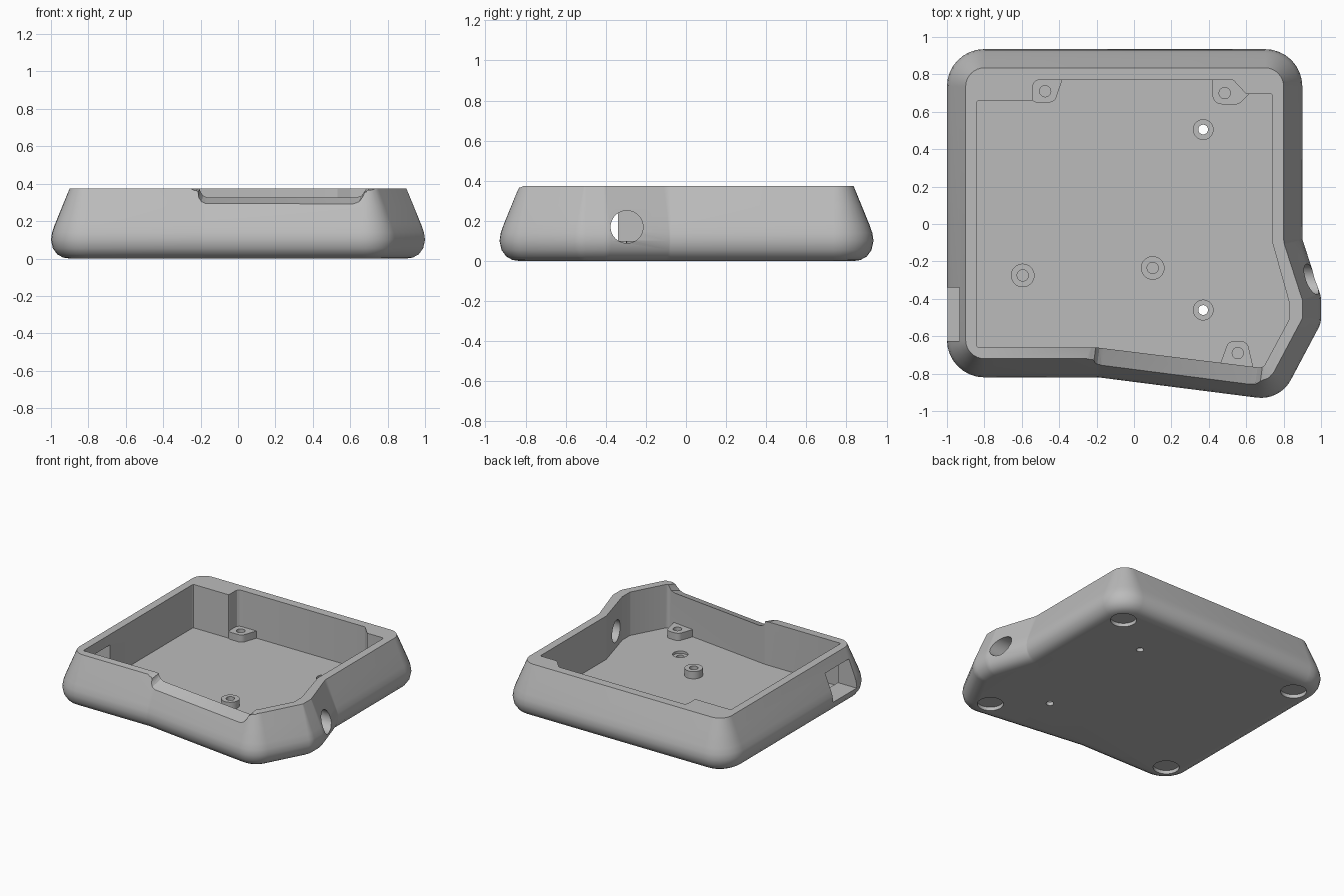
import bpy
import bmesh
import math
from mathutils import Vector, Matrix

if "Cube" in bpy.data.objects:
    bpy.data.objects.remove(bpy.data.objects["Cube"], do_unlink=True)

GREY = bpy.data.materials.new("matte grey")
GREY.use_nodes = True
GREY.diffuse_color = (0.5, 0.5, 0.5, 1)
GREY.node_tree.nodes["Principled BSDF"].inputs["Base Color"].default_value = (0.5, 0.5, 0.5, 1)

FLOOR, BOSS_TOP, RIM = 0.045, 0.1, 0.375


def outline(corners, inset=0.0, steps=8):
    """Counter-clockwise (x, y, radius) corners, moved inward and rounded."""
    pts = []
    n = len(corners)
    for i in range(n):
        a, p, b = (Vector(corners[k % n][:2]) for k in (i - 1, i, i + 1))
        u, v = (p - a).normalized(), (b - p).normalized()
        turn = math.atan2(u.x * v.y - u.y * v.x, u.dot(v))
        nu, nv = Vector((-u.y, u.x)), Vector((-v.y, v.x))
        miter = (nu + nv) / (1 + nu.dot(nv))
        side = 1 if turn > 0 else -1
        radius = max(corners[i][2] - side * inset, 0.001)
        centre = p + miter * (inset + side * radius)
        for k in range(steps + 1):
            out = Matrix.Rotation(turn * k / steps, 2) @ (-nu * side)
            pts.append(centre + out * radius)
    return pts


def skin(name, rings):
    """Closed solid through a stack of equal rings."""
    bm = bmesh.new()
    loops = [[bm.verts.new(p) for p in ring] for ring in rings]
    n = len(loops[0])
    for low, high in zip(loops, loops[1:]):
        for i in range(n):
            j = (i + 1) % n
            bm.faces.new((low[i], low[j], high[j], high[i]))
    bm.faces.new(loops[0][::-1])
    bm.faces.new(loops[-1])
    bmesh.ops.recalc_face_normals(bm, faces=bm.faces)
    mesh = bpy.data.meshes.new(name)
    bm.to_mesh(mesh)
    bm.free()
    mesh.materials.append(GREY)
    ob = bpy.data.objects.new(name, mesh)
    bpy.context.collection.objects.link(ob)
    return ob


def prism(name, pts, z0, z1):
    return skin(name, [[(p[0], p[1], z) for p in pts] for z in (z0, z1)])


def circle(x, y, r, n=32):
    return [(x + r * math.cos(math.tau * k / n), y + r * math.sin(math.tau * k / n))
            for k in range(n)]


def cut(ob, cutter):
    mod = ob.modifiers.new("cut", "BOOLEAN")
    mod.operation = "DIFFERENCE"
    mod.solver = "EXACT"
    mod.object = cutter
    bpy.context.view_layer.objects.active = ob
    bpy.ops.object.modifier_apply(modifier=mod.name)
    bpy.data.objects.remove(cutter, do_unlink=True)


def smooth(ob):
    bpy.ops.object.select_all(action="DESELECT")
    ob.select_set(True)
    bpy.context.view_layer.objects.active = ob
    bpy.ops.object.shade_smooth_by_angle(angle=math.radians(30))


# Shell: rounded base, sloping walls
plan = [(-1, -0.82, 0.2), (-0.19, -0.82, 0.15), (0.78, -0.944, 0.18), (1, -0.53, 0.12),
        (1, -0.39, 0.12), (0.9, -0.08, 0.02), (0.9, 0.935, 0.2), (-1, 0.935, 0.2)]
profile = [(0.1, 0), (0.065, 0.005), (0.033, 0.023), (0.01, 0.055), (0, 0.1),
           (0.006, 0.14), (0.02, 0.18), (0.06, 0.278), (0.1, RIM)]
shell = skin("case_shell", [[(p.x, p.y, z) for p in outline(plan, d)] for d, z in profile])

# Inner cavity with the stepped back wall
inner = [(-0.84, -0.66, 0.01), (-0.2, -0.66, 0.01), (0.69, -0.77, 0.03), (0.83, -0.51, 0.03),
         (0.83, -0.42, 0.03), (0.74, -0.1, 0.01), (0.74, 0.695, 0.01), (0.6, 0.695, 0.01),
         (0.53, 0.77, 0.02), (-0.54, 0.77, 0.03), (-0.54, 0.66, 0.01), (-0.84, 0.66, 0.01)]
cut(shell, prism("cavity", outline(inner, steps=3), FLOOR, 0.6))

# Lowered front rim: sloped floor, rounded ends, parallel to the angled wall
notch = [(-0.27, 0.5), (-0.27, 0.375), (-0.225, 0.37), (-0.205, 0.35), (-0.2, 0.32),
         (-0.185, 0.3), (-0.16, 0.29), (0.63, 0.29), (0.66, 0.3), (0.675, 0.32),
         (0.685, 0.35), (0.7, 0.37), (0.74, 0.375), (0.74, 0.5)]


def notch_ring(offset):
    lift = 0.35 * (offset + 0.1)
    return [(x + 0.13 * offset, -0.66 - 0.125 * (x + 0.2) + offset,
             z if z >= RIM else min(z + lift, RIM)) for x, z in notch]


notch = [(x, z + 0.001 if z == RIM else z) for x, z in notch]
cut(shell, skin("front_notch", [notch_ring(-0.15), notch_ring(0.012)]))

# Round cable hole in the side bulge
hole = circle(-0.295, 0.17, 0.081, 48)
cut(shell, skin("cable_hole", [[(x, y, z) for y, z in hole] for x in (0.7, 1.2)]))

# Rectangular port in the opposite wall
port = [(-0.625, 0.09), (-0.34, 0.09), (-0.34, 0.295), (-0.625, 0.295)]
cut(shell, skin("side_port", [[(x, y, z) for y, z in port] for x in (-1.2, -0.75)]))

# Screw holes with shallow counterbores
for y in (0.505, -0.46):
    cut(shell, prism("screw_hole", circle(0.37, y, 0.026), -0.1, 0.2))
    cut(shell, prism("counterbore", circle(0.37, y, 0.053), FLOOR - 0.018, 0.2))

# Round recesses for feet underneath
for x, y in ((0.72, 0.745), (-0.81, 0.745), (0.68, -0.73), (-0.81, -0.62)):
    cut(shell, prism("foot_recess", circle(x, y, 0.09), -0.1, 0.027))
smooth(shell)

# Free-standing bosses and wall tabs, each with a blind screw hole
bosses = [
    ("left_standoff", (-0.595, -0.275), circle(-0.595, -0.275, 0.063)),
    ("middle_standoff", (0.1, -0.235), circle(0.1, -0.235, 0.063)),
    ("back_left_tab", (-0.475, 0.71),
     outline([(-0.55, 0.65, 0.03), (-0.425, 0.65, 0.04), (-0.38, 0.78, 0.01),
              (-0.55, 0.78, 0.01)])),
    ("back_right_tab", (0.485, 0.7),
     outline([(0.42, 0.64, 0.05), (0.56, 0.64, 0.03), (0.62, 0.7, 0.01),
              (0.54, 0.78, 0.01), (0.42, 0.78, 0.01)])),
    ("front_tab", (0.555, -0.69),
     outline([(0.46, -0.75, 0.01), (0.64, -0.775, 0.01), (0.605, -0.627, 0.04),
              (0.505, -0.627, 0.04)])),
]
for name, (x, y), shape in bosses:
    boss = prism(name, shape, FLOOR - 0.01, BOSS_TOP)
    cut(boss, prism("boss_hole", circle(x, y, 0.03), FLOOR - 0.005, 0.3))
    smooth(boss)
